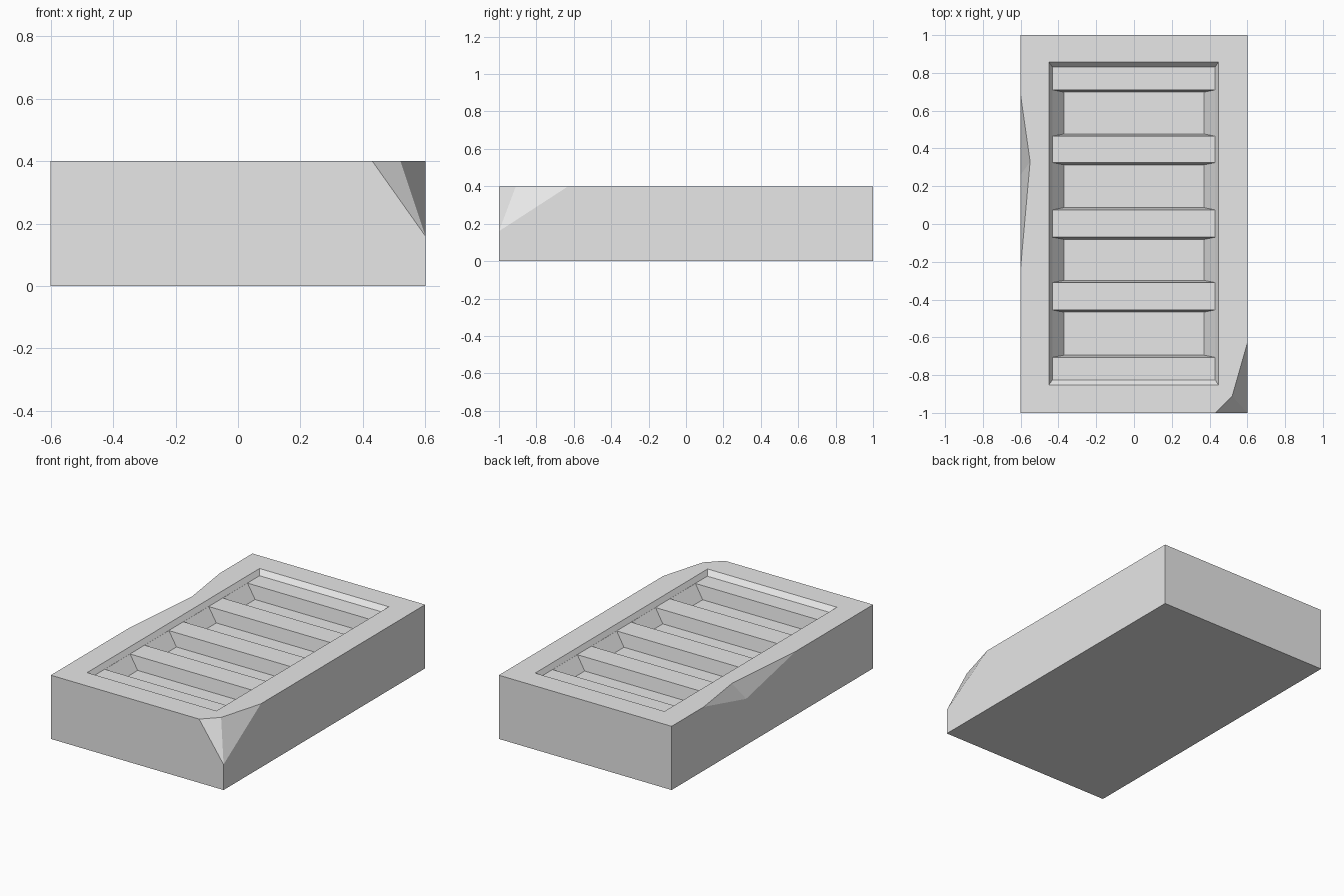
import bpy
import bmesh
from mathutils import Vector

if "Cube" in bpy.data.objects:
    bpy.data.objects.remove(bpy.data.objects["Cube"], do_unlink=True)

TOP, LEDGE, FLOOR = 0.40, 0.37, 0.288


def make_material(name, colour):
    mat = bpy.data.materials.new(name)
    mat.use_nodes = True
    mat.diffuse_color = colour
    mat.node_tree.nodes["Principled BSDF"].inputs["Base Color"].default_value = colour
    return mat


def ring(x0, x1, y0, y1, z):
    return [Vector((x, y, z)) for x in (x0, x1) for y in (y0, y1)]


def hull(name, points):
    """Convex solid around the given points."""
    bm = bmesh.new()
    for p in points:
        bm.verts.new(p)
    bmesh.ops.convex_hull(bm, input=bm.verts[:])
    bmesh.ops.dissolve_limit(bm, angle_limit=0.001, verts=bm.verts[:], edges=bm.edges[:])
    bmesh.ops.recalc_face_normals(bm, faces=bm.faces[:])
    mesh = bpy.data.meshes.new(name)
    bm.to_mesh(mesh)
    bm.free()
    obj = bpy.data.objects.new(name, mesh)
    bpy.context.collection.objects.link(obj)
    return obj


def carve(target, cutter):
    """Subtract the cutter and discard it."""
    mod = target.modifiers.new("carve", 'BOOLEAN')
    mod.operation, mod.solver, mod.object = 'DIFFERENCE', 'EXACT', cutter
    bpy.context.view_layer.objects.active = target
    bpy.ops.object.modifier_apply(modifier=mod.name)
    bpy.data.objects.remove(cutter, do_unlink=True)


# Block with the front corner broken off: two facets meet at a low point
corner_low = Vector((0.6, -1, 0.16))
chip = [Vector((0.43, -1, TOP)), Vector((0.52, -0.91, TOP)), Vector((0.6, -0.63, TOP))]
block = hull("stone_block",
             ring(-0.6, 0.6, -1, 1, 0)
             + [Vector((-0.6, -1, TOP)), Vector((-0.6, 1, TOP)), Vector((0.6, 1, TOP))]
             + chip + [corner_low])

# Chipped notch in the long edge, a wedge running along its crease
crease_top = Vector((-0.55, 0.33, TOP))
crease = crease_top - Vector((-0.6, 0.26, 0.29))
ends = [Vector((-0.6, 0.68, TOP)), Vector((-0.6, -0.23, TOP))]
profile = [crease_top] + [crease_top + 2 * (e - crease_top) for e in ends]
carve(block, hull("notch", [p + crease * k for p in profile for k in (0.5, -2)]))

# Shallow recess with sloping rim
rim = ring(-0.451, 0.447, -0.853, 0.858, TOP)
base = ring(-0.432, 0.43, -0.825, 0.831, LEDGE)
carve(block, hull("recess", base + [b + (r - b) * 2 for r, b in zip(rim, base)]))

# Tapered pits, leaving five cross bars between them
for y0, y1 in ((0.465, 0.71), (0.075, 0.325), (-0.31, -0.07), (-0.706, -0.455)):
    carve(block, hull("pit",
                      ring(-0.37, 0.37, y0 + 0.012, y1 - 0.012, FLOOR)
                      + ring(-0.431, 0.429, y0, y1, LEDGE)
                      + ring(-0.431, 0.429, y0, y1, TOP + 0.05)))

block.data.materials.clear()
block.data.materials.append(make_material("grey_stone", (0.8, 0.8, 0.8, 1)))
for poly in block.data.polygons:
    poly.material_index = 0
    poly.use_smooth = False
